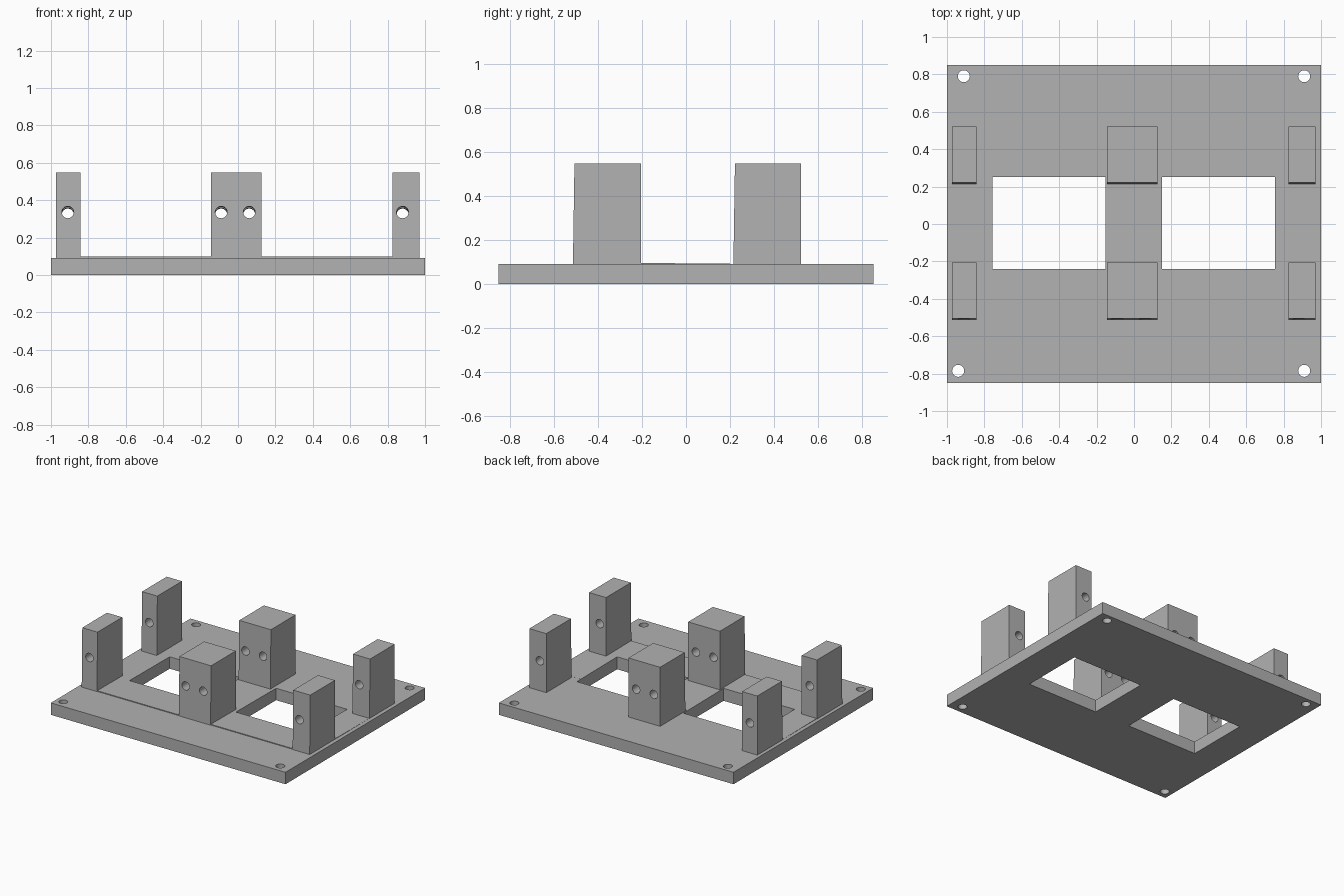
import bpy
import math

if "Cube" in bpy.data.objects:
    bpy.data.objects.remove(bpy.data.objects["Cube"], do_unlink=True)

GREY = (0.445, 0.445, 0.445, 1)
grey = bpy.data.materials.new("plain_grey")
grey.use_nodes = True
grey.diffuse_color = GREY
grey.node_tree.nodes["Principled BSDF"].inputs["Base Color"].default_value = GREY


def box(name, x, y, z):
    """Box from (min, max) ranges."""
    mids = [sum(r) / 2 for r in (x, y, z)]
    half = [(r[1] - r[0]) / 2 for r in (x, y, z)]
    bpy.ops.mesh.primitive_cube_add(size=2, location=(0, 0, 0))
    ob = bpy.context.object
    ob.name = name
    for v in ob.data.vertices:
        v.co = [m + c * h for m, c, h in zip(mids, v.co, half)]
    ob.data.materials.append(grey)
    return ob


def rod(name, radius, depth, location, tilt=0.0):
    bpy.ops.mesh.primitive_cylinder_add(vertices=32, radius=radius, depth=depth,
                                        location=location, rotation=(tilt, 0, 0))
    ob = bpy.context.object
    ob.name = name
    ob.data.materials.append(grey)
    return ob


def cut(ob, cutters):
    bpy.ops.object.select_all(action='DESELECT')
    ob.select_set(True)
    bpy.context.view_layer.objects.active = ob
    for c in cutters:
        c.hide_render = True
        mod = ob.modifiers.new("hole", 'BOOLEAN')
        mod.operation = 'DIFFERENCE'
        mod.solver = 'EXACT'
        mod.object = c
        bpy.ops.object.modifier_apply(modifier=mod.name)
    bpy.ops.object.shade_smooth_by_angle(angle=math.radians(30))


# Base plate, and a slightly raised pad that slopes down towards the back
TOP = 0.092
plate = box("base_plate", (-1, 1), (-0.85, 0.85), (0, TOP))
pad = box("sloped_pad", (-0.97, 0.97), (-0.51, 0.2), (0.06, TOP + 0.006))
for v in pad.data.vertices:
    if v.co.y > 0 and v.co.z > TOP:
        v.co.z = TOP + 0.0005

# Two windows and four screw holes
windows = [box("window_cutter", x, (-0.24, 0.25), (-1, 1))
           for x in ((-0.757, -0.153), (0.15, 0.755))]
screws = [rod("screw_cutter", 0.032, 1, (x, y, 0))
          for x, y in ((-0.91, 0.79), (0.91, 0.79), (-0.94, -0.785), (0.91, -0.785))]
cut(plate, windows + screws)
cut(pad, windows)

# Bores running front to back through the posts
bores = {x: rod("bore_cutter", 0.032, 2, (x, 0, 0.329), math.pi / 2 - 0.012)
         for x in (-0.91, -0.09, 0.06, 0.88)}

# Front and back rows of upright posts, front faces leaning back a little
POSTS = (("right", (-0.973, -0.843)), ("middle", (-0.145, 0.125)), ("left", (0.825, 0.97)))
for row, y in (("front", (-0.513, -0.205)), ("back", (0.215, 0.522))):
    for side, x in POSTS:
        post = box(f"{row}_{side}_post", x, y, (TOP - 0.005, 0.547))
        for v in post.data.vertices:
            if v.co.z > 0.5 and v.co.y < sum(y) / 2:
                v.co.y += 0.007
        cut(post, [b for bx, b in bores.items() if x[0] < bx < x[1]])

# Remove the cutters
for c in windows + screws + list(bores.values()):
    bpy.data.objects.remove(c, do_unlink=True)
